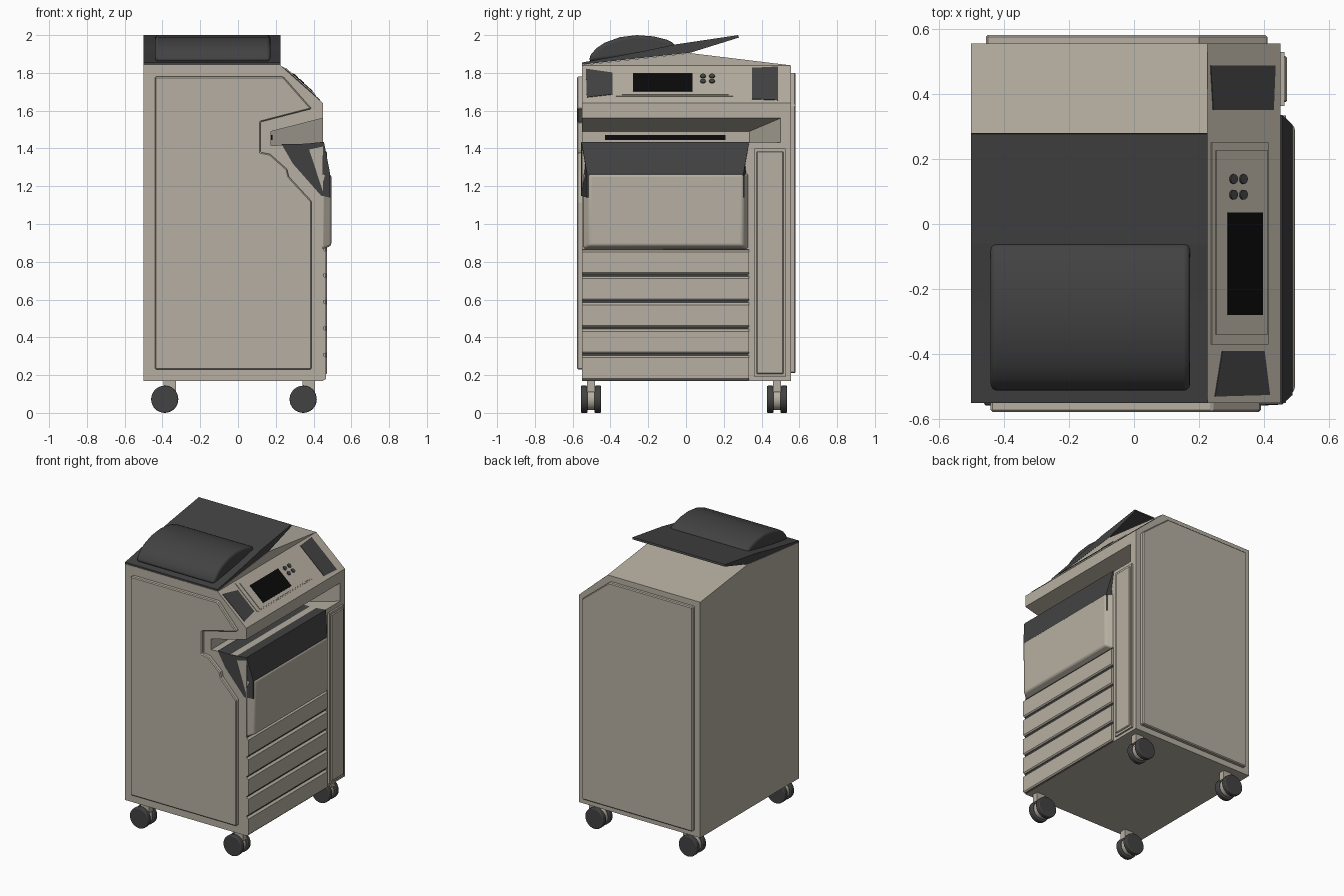
import bpy, bmesh, math
from mathutils import Vector

if "Cube" in bpy.data.objects:
    bpy.data.objects.remove(bpy.data.objects["Cube"])


def mat(name, c):
    m = bpy.data.materials.new(name)
    m.diffuse_color = (*c, 1)
    m.use_nodes = True
    m.node_tree.nodes["Principled BSDF"].inputs["Base Color"].default_value = m.diffuse_color
    return m


BEIGE = mat("beige", (0.47, 0.43, 0.36))
DARK = mat("charcoal", (0.055, 0.055, 0.056))
BLACK = mat("black", (0.003, 0.003, 0.003))


def loft(name, lo, hi, m, bevel=0, smooth=False):
    """Solid between two matching rings of 3D points."""
    bm = bmesh.new()
    a = [bm.verts.new(p) for p in lo]
    b = [bm.verts.new(p) for p in hi]
    n = len(a)
    bm.faces.new(a[::-1])
    bm.faces.new(b)
    for i in range(n):
        bm.faces.new((a[i], a[(i + 1) % n], b[(i + 1) % n], b[i]))
    bmesh.ops.recalc_face_normals(bm, faces=bm.faces)
    me = bpy.data.meshes.new(name)
    bm.to_mesh(me)
    bm.free()
    me.materials.append(m)
    ob = bpy.data.objects.new(name, me)
    bpy.context.collection.objects.link(ob)
    bpy.ops.object.select_all(action='DESELECT')
    ob.select_set(True)
    bpy.context.view_layer.objects.active = ob
    if bevel:
        mod = ob.modifiers.new("bevel", 'BEVEL')
        mod.width, mod.segments = bevel, 3 if smooth else 1
        mod.limit_method, mod.angle_limit = 'ANGLE', math.radians(40)
    if smooth:
        bpy.ops.object.shade_smooth_by_angle(angle=math.radians(40))
    return ob


def prism_y(name, pts, y0, y1, m, **k):
    """XZ profile run along y; y0 / y1 may be one value or one per point."""
    f = lambda y: y if isinstance(y, list) else [y] * len(pts)
    return loft(name, [(x, v, z) for (x, z), v in zip(pts, f(y0))],
                [(x, v, z) for (x, z), v in zip(pts, f(y1))], m, **k)


def prism_x(name, pts, x0, x1, m, **k):
    return loft(name, [(x0, y, z) for y, z in pts], [(x1, y, z) for y, z in pts], m, **k)


def box(name, x, y, z, m, **k):
    return prism_x(name, [(y[0], z[0]), (y[1], z[0]), (y[1], z[1]), (y[0], z[1])], *x, m, **k)


def on_slope(name, pts, height, m, depth=0.01):
    """Plate on the slanted control face, outline given as (y, z)."""
    n = Vector((1, 0, 1.125)).normalized()
    base = [Vector((0.225 + (1.84 - z) * 1.125, y, z)) for y, z in pts]
    return loft(name, [p - n * depth for p in base], [p + n * height for p in base], m)


def rect(y0, y1, z0, z1):
    return [(y0, z0), (y1, z0), (y1, z1), (y0, z1)]


# Main cabinet with the paper output recess cut from it
body = prism_y("cabinet", [(-0.5, 0.17), (0.45, 0.17), (0.45, 1.64), (0.225, 1.84), (-0.5, 1.84)],
               -0.55, 0.555, BEIGE)
cut = prism_y("recess_cutter", [(0.175, 1.415), (0.6, 1.44), (0.6, 1.598), (0.175, 1.49)],
              -0.7, [0.335, 0.59, 0.59, 0.335], BEIGE)
cut.hide_render = True
mod = body.modifiers.new("recess", 'BOOLEAN')
mod.operation, mod.solver, mod.object = 'DIFFERENCE', 'EXACT', cut
bpy.context.view_layer.objects.active = body
bpy.ops.object.modifier_apply(modifier=mod.name)
bpy.data.objects.remove(cut)
box("output_slot", (0.165, 0.182), (-0.43, 0.21), (1.445, 1.47), BLACK)

# Side panels on the front and back faces
prism_y("front_side_panel",
        [(-0.44, 0.23), (0.39, 0.23), (0.39, 1.12), (0.27, 1.25), (0.26, 1.29), (0.17, 1.37),
         (0.12, 1.38), (0.12, 1.54), (0.39, 1.61), (0.24, 1.78), (-0.44, 1.78)],
        -0.577, -0.54, BEIGE, bevel=0.006)
prism_y("back_side_panel", [(-0.455, 0.21), (0.41, 0.21), (0.41, 1.63), (0.2, 1.80), (-0.455, 1.80)],
        0.54, 0.58, BEIGE, bevel=0.006)

# Scanner wedge, tilted lid and rounded feeder cover
prism_x("scanner_top", [(-0.55, 1.83), (0.555, 1.83), (0.555, 1.84), (0.02, 1.905), (-0.55, 1.842)],
        -0.5, 0.225, BEIGE)
prism_x("document_lid", [(-0.55, 1.843), (-0.39, 1.862), (0.02, 1.906), (0.28, 1.987), (0.276, 2.0),
                         (-0.06, 1.95), (-0.24, 1.912), (-0.55, 1.855)], -0.5, 0.225, DARK)
prism_x("feeder_cover", [(-0.515, 1.86), (-0.505, 1.895), (-0.475, 1.93), (-0.43, 1.96), (-0.35, 1.989),
                         (-0.26, 2.0), (-0.17, 1.993), (-0.1, 1.975), (-0.06, 1.955), (-0.06, 1.92)],
        -0.44, 0.172, DARK, bevel=0.02, smooth=True)

# Control panel
on_slope("control_frame", rect(-0.37, 0.25, 1.675, 1.83), 0.004, BEIGE)
on_slope("control_plate", rect(-0.34, 0.225, 1.68, 1.82), 0.009, BEIGE)
on_slope("screen", rect(-0.28, 0.035, 1.695, 1.79), 0.012, BLACK)
for y in (0.09, 0.138):
    for z in (1.748, 1.775):
        on_slope("button", [(y + 0.015 * math.cos(i * math.pi / 8), z + 0.010 * math.sin(i * math.pi / 8))
                            for i in range(16)], 0.015, DARK)
on_slope("front_pad", [(-0.525, 1.67), (-0.39, 1.685), (-0.39, 1.80), (-0.53, 1.82)], 0.003, DARK)
on_slope("back_pad", [(0.35, 1.66), (0.487, 1.655), (0.487, 1.832), (0.35, 1.825)], 0.003, DARK)

# Dark output tray, narrowing towards the door
prism_y("output_tray", [(0.23, 1.424), (0.35, 1.424), (0.455, 1.435), (0.487, 1.27), (0.487, 1.14),
                        (0.44, 1.15), (0.29, 1.32)],
        [-0.556, -0.556, -0.554, -0.525, -0.525, -0.556, -0.556],
        [0.335, 0.335, 0.335, 0.305, 0.305, 0.335, 0.335], DARK)

# Front door with tapered edges
loft("door", [(0.445, y, z) for y, z in rect(-0.548, 0.333, 0.865, 1.27)],
     [(0.494, y, z) for y, z in rect(-0.512, 0.3, 0.885, 1.262)], BEIGE, bevel=0.012, smooth=True)

# Five paper drawers with dark gaps between
box("drawer_gaps", (0.44, 0.453), (-0.548, 0.33), (0.172, 0.868), DARK)
for i in range(5):
    z0 = 0.17 + i * 0.14
    prism_y(f"drawer_{i + 1}", [(0.44, z0 + 0.004), (0.46, z0 + 0.004), (0.467, z0 + 0.012),
                                (0.467, z0 + 0.122), (0.452, z0 + 0.134), (0.44, z0 + 0.134)],
            -0.55, 0.333, BEIGE)

# Tall column panel beside the drawers
box("column_panel", (0.44, 0.462), (0.362, 0.528), (0.19, 1.40), BEIGE)
box("column_inset", (0.44, 0.470), (0.374, 0.516), (0.205, 1.385), BEIGE, bevel=0.005)

# Casters: twin wheels, fork and stem
for cx, sx in ((-0.388, -0.362), (0.345, 0.375)):
    for cy in (-0.503, 0.482):
        box("caster_stem", (sx - 0.033, sx + 0.033), (cy - 0.022, cy + 0.022), (0.11, 0.175), BEIGE)

        def disc(name, r, y0, y1, m, b):
            pts = [(cx + r * math.cos(i * math.pi / 16), 0.072 + r * math.sin(i * math.pi / 16))
                   for i in range(32)]
            prism_y(name, pts, y0, y1, m, bevel=b, smooth=True)

        disc("caster_hub", 0.058, cy - 0.03, cy + 0.03, BEIGE, 0)
        for s in (-1, 1):
            disc("caster_wheel", 0.072, cy + s * 0.018, cy + s * 0.054, DARK, 0.006)
